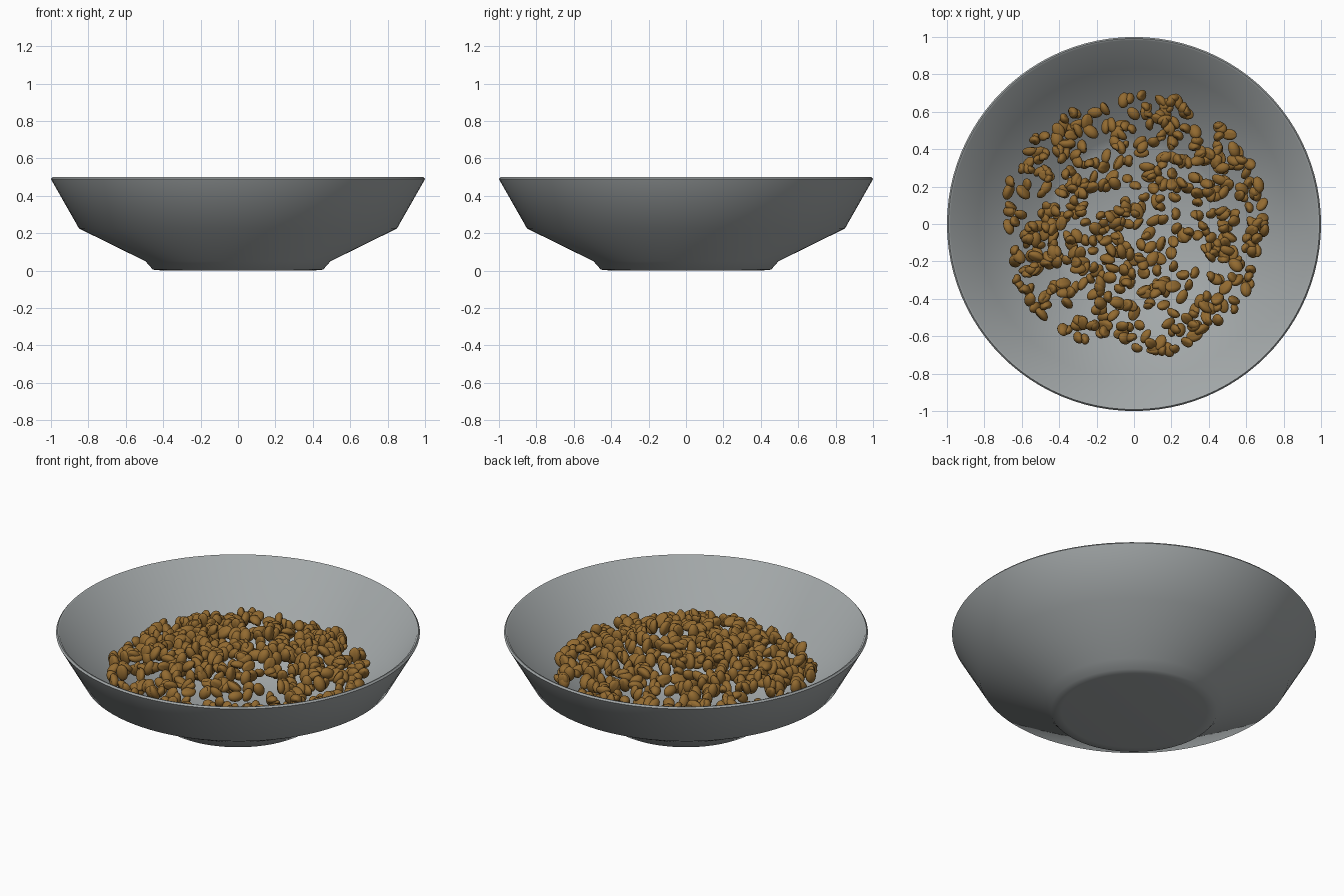
import bpy, bmesh, math, random
from mathutils import Matrix, Vector, Euler

cube = bpy.data.objects.get("Cube")
if cube:
    bpy.data.objects.remove(cube, do_unlink=True)

random.seed(11)
BEAN_COUNT = 530
PILE_RADIUS = 0.7


def add_object(name, bm, color):
    """Turn a bmesh into a smooth-shaded, coloured object."""
    mesh = bpy.data.meshes.new(name)
    bm.to_mesh(mesh)
    bm.free()
    obj = bpy.data.objects.new(name, mesh)
    bpy.context.collection.objects.link(obj)
    bpy.ops.object.select_all(action='DESELECT')
    obj.select_set(True)
    bpy.context.view_layer.objects.active = obj
    bpy.ops.object.shade_smooth_by_angle(angle=math.radians(60))

    mat = bpy.data.materials.new(name + "_color")
    mat.use_nodes = True
    mat.diffuse_color = color
    mat.node_tree.nodes["Principled BSDF"].inputs["Base Color"].default_value = color
    mesh.materials.append(mat)


def lathe(name, profile, steps, color):
    """Spin a radius/height profile around the z axis."""
    bm = bmesh.new()
    verts = [bm.verts.new((r, 0, z)) for r, z in profile]
    edges = [bm.edges.new(pair) for pair in zip(verts, verts[1:])]
    bmesh.ops.spin(bm, geom=verts + edges, cent=(0, 0, 0), axis=(0, 0, 1),
                   angle=math.tau, steps=steps, use_merge=False)
    bmesh.ops.remove_doubles(bm, verts=bm.verts, dist=0.0005)
    bmesh.ops.recalc_face_normals(bm, faces=bm.faces)
    add_object(name, bm, color)


# Bowl: foot, sloping base, steeper wall, rounded rim, then the inside
lathe("bowl", [
    (0, 0), (0.4, 0), (0.455, 0.005), (0.495, 0.05), (0.85, 0.225),
    (0.995, 0.48), (1, 0.49), (0.992, 0.5), (0.982, 0.497),
    (0.832, 0.238), (0.47, 0.06), (0.42, 0.025), (0, 0.025),
], 96, (0.36, 0.385, 0.39, 1))


def bean_mesh():
    """One bean: an egg shape with a flatter, grooved underside."""
    bm = bmesh.new()
    bmesh.ops.create_uvsphere(bm, u_segments=16, v_segments=10, radius=1,
                              matrix=Matrix.Rotation(math.pi / 2, 4, 'Y'))
    for v in bm.verts:
        if v.co.z < 0:
            v.co.z *= 0.65
            if abs(v.co.y) < 0.05 and abs(v.co.x) < 0.9:
                v.co.z += 0.15
        v.co = Vector((v.co.x * 0.043, v.co.y * 0.031, v.co.z * 0.029))
    mesh = bpy.data.meshes.new("bean_template")
    bm.to_mesh(mesh)
    bm.free()
    return mesh


# Beans scattered over a low, loose mound
template = bean_mesh()
pile = bmesh.new()
for i in range(BEAN_COUNT):
    r = PILE_RADIUS * math.sqrt(random.random())
    a = random.uniform(0, math.tau)
    z = 0.36 - 0.2 * r * r + random.uniform(-0.02, 0.02)
    place = Matrix.Translation((r * math.cos(a), r * math.sin(a), z))
    turn = Euler([random.uniform(0, math.tau) for _ in range(3)])
    start = len(pile.verts)
    pile.from_mesh(template)
    pile.verts.ensure_lookup_table()
    bmesh.ops.transform(pile, verts=pile.verts[start:],
                        matrix=place @ turn.to_matrix().to_4x4()
                        @ Matrix.Scale(random.uniform(0.9, 1.1), 4))
bpy.data.meshes.remove(template)
add_object("beans", pile, (0.29, 0.145, 0.03, 1))
